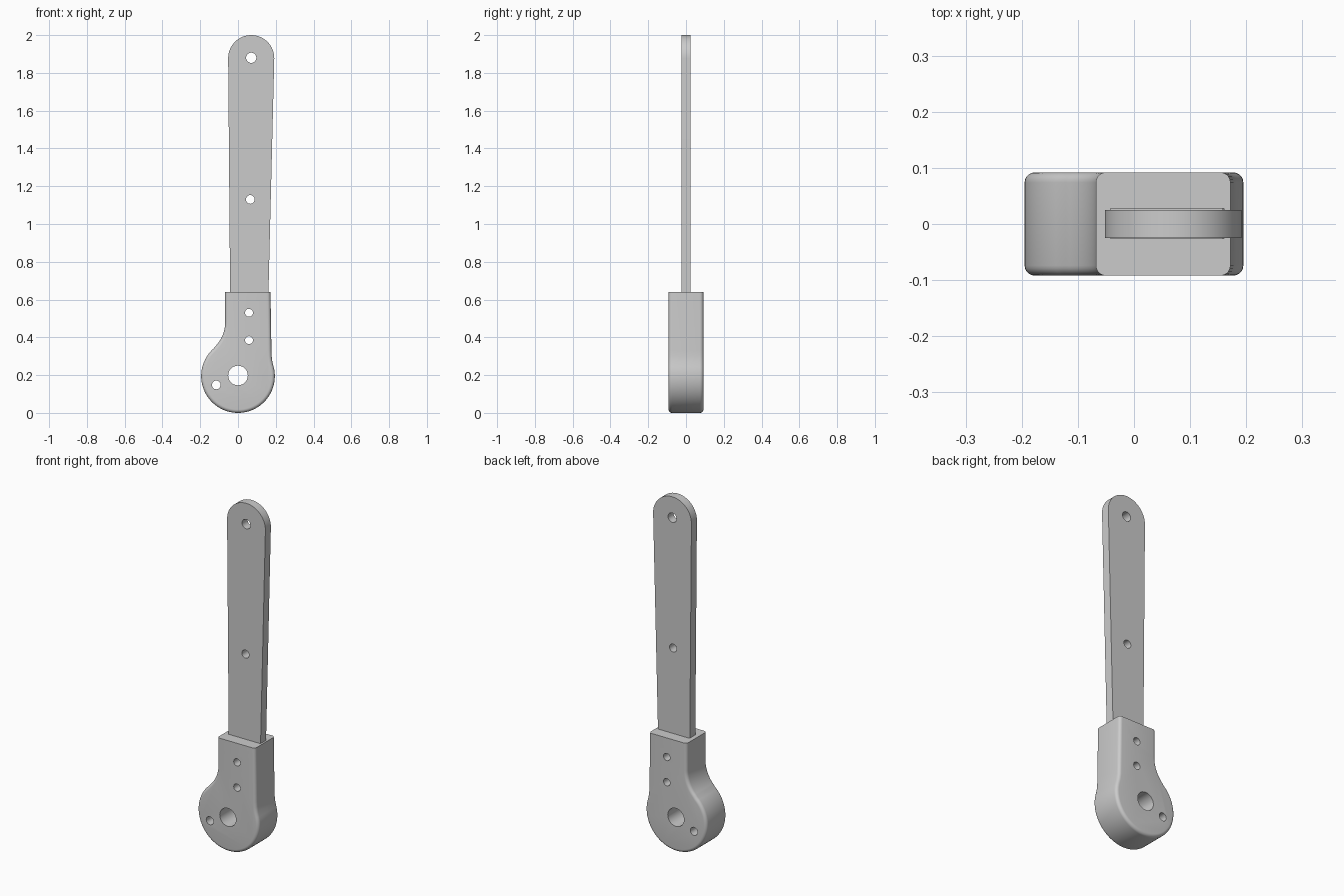
import bpy, bmesh
from math import cos, sin, radians, atan2, pi
from mathutils import Vector

cube = bpy.data.objects.get("Cube")
if cube:
    bpy.data.objects.remove(cube, do_unlink=True)

grey = bpy.data.materials.new("light_grey")
grey.use_nodes = True
grey.diffuse_color = (0.6, 0.6, 0.6, 1)
grey.node_tree.nodes["Principled BSDF"].inputs["Base Color"].default_value = (0.6, 0.6, 0.6, 1)


def arc(cx, cz, r, start, end, n):
    """Points on an arc in the xz plane, angles in radians."""
    return [(cx + r * cos(start + (end - start) * i / n),
             cz + r * sin(start + (end - start) * i / n)) for i in range(n + 1)]


def prism(name, outline, y0, y1, bevel=0, trim=None):
    """Extrude an xz outline along y, round its rims, cut it flat at the trim height."""
    bm = bmesh.new()
    face = bm.faces.new([bm.verts.new((x, y0, z)) for x, z in outline])
    new = bmesh.ops.extrude_face_region(bm, geom=[face])["geom"]
    bmesh.ops.translate(bm, verts=[v for v in new if isinstance(v, bmesh.types.BMVert)],
                        vec=(0, y1 - y0, 0))
    bmesh.ops.recalc_face_normals(bm, faces=bm.faces)
    if bevel:
        rims = [e for e in bm.edges if abs(e.verts[0].co.y - e.verts[1].co.y) < 1e-5]
        bmesh.ops.bevel(bm, geom=rims, offset=bevel, segments=5, profile=0.5, affect='EDGES')
    if trim:
        cut = bmesh.ops.bisect_plane(bm, geom=bm.verts[:] + bm.edges[:] + bm.faces[:],
                                     plane_co=(0, 0, trim), plane_no=(0, 0, 1), clear_outer=True)
        rim = [e for e in cut["geom_cut"] if isinstance(e, bmesh.types.BMEdge)]
        bmesh.ops.contextual_create(bm, geom=rim)
        bmesh.ops.recalc_face_normals(bm, faces=bm.faces)
    mesh = bpy.data.meshes.new(name)
    bm.to_mesh(mesh)
    bm.free()
    mesh.materials.append(grey)
    obj = bpy.data.objects.new(name, mesh)
    bpy.context.collection.objects.link(obj)
    return obj


def select(obj):
    bpy.ops.object.select_all(action='DESELECT')
    obj.select_set(True)
    bpy.context.view_layer.objects.active = obj


def subtract(obj, cutter):
    select(obj)
    mod = obj.modifiers.new("cut", 'BOOLEAN')
    mod.operation, mod.solver, mod.object = 'DIFFERENCE', 'EXACT', cutter
    bpy.ops.object.modifier_apply(modifier=mod.name)
    bpy.data.objects.remove(cutter, do_unlink=True)


def drill(obj, holes):
    for x, z, r in holes:
        subtract(obj, prism("hole_cutter", arc(x, z, r, 0, 2 * pi, 32)[:-1], -0.3, 0.3))


# Handle socket: round hub flowing into a straight neck
HUB_Z, HUB_R, NECK_TOP = 0.195, 0.195, 0.64
fillet_r, neck_left = 0.182, -0.068
fillet = Vector((neck_left - fillet_r, 0.48))
join = atan2(fillet.y - HUB_Z, fillet.x)
outline = arc(0, HUB_Z, HUB_R, join, 2 * pi + radians(15), 56)
outline += [(0.182, 0.27), (0.178, 0.3), (0.177, 0.33), (0.171, 0.7), (neck_left, 0.7)]
outline += arc(fillet.x, fillet.y, fillet_r, 0, join - pi, 14)[:-1]
socket = prism("handle_socket", outline, -0.092, 0.092, bevel=0.018, trim=NECK_TOP)

# Slot that holds the blade
slot = prism("slot_cutter", [(-0.042, 0.3), (0.157, 0.3), (0.162, 0.8), (-0.042, 0.8)],
             -0.0255, 0.028)
subtract(socket, slot)

# Flat tapering blade with a round tip
tip = arc(0.07, 1.878, 0.122, 0, pi, 32)
blade = prism("blade", tip + [(-0.039, 0.31), (0.153, 0.31)], -0.025, 0.025)

# Pin holes and the large pivot hole
pins = [(0.058, 0.53, 0.021), (0.058, 0.385, 0.021)]
drill(socket, pins + [(0, 0.198, 0.052), (-0.115, 0.148, 0.023)])
drill(blade, pins + [(0.07, 1.88, 0.027), (0.065, 1.13, 0.023)])

for obj in (socket, blade):
    select(obj)
    bpy.ops.object.shade_smooth_by_angle(angle=radians(35))
